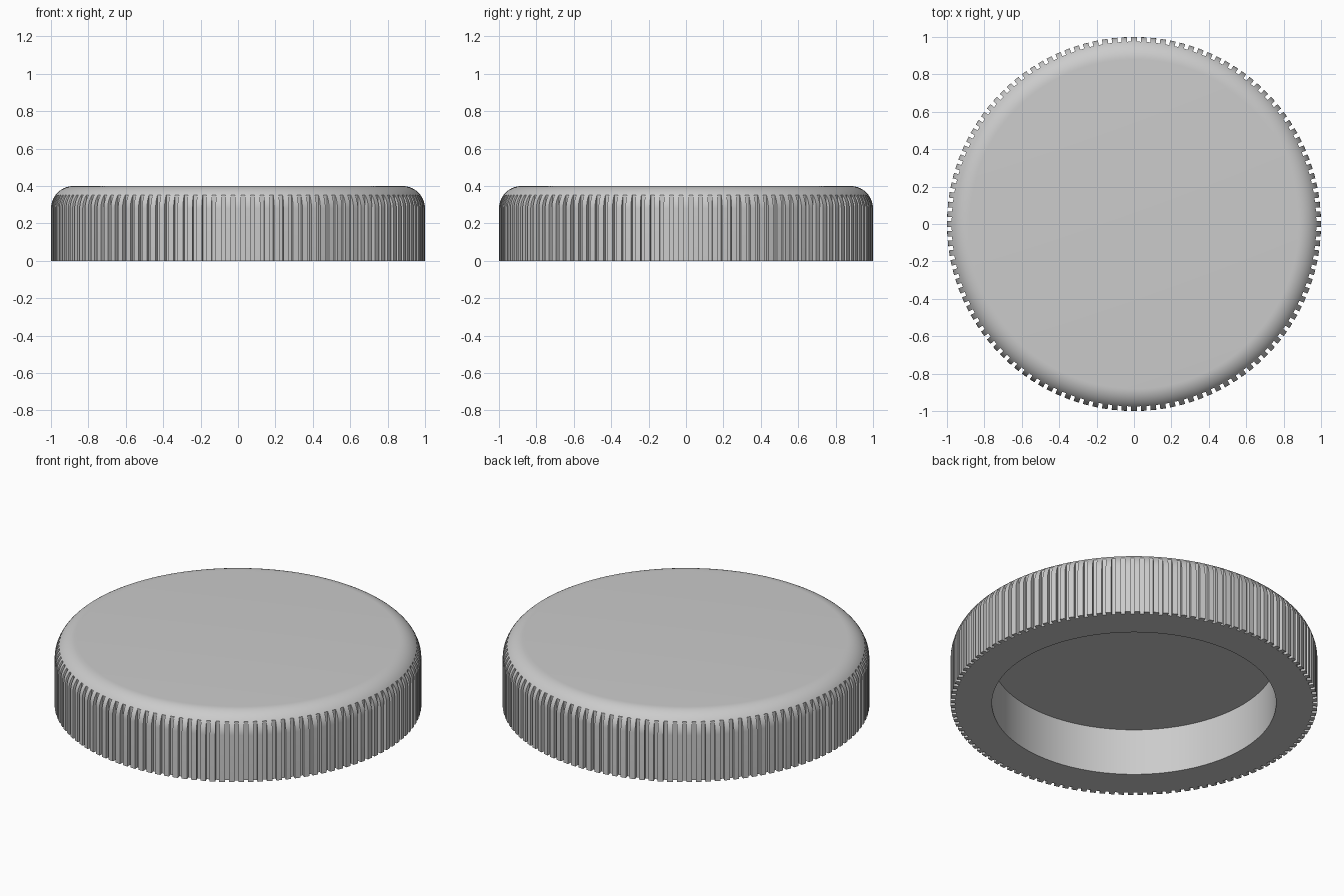
import bpy, bmesh
from math import sin, cos, pi, sqrt, asin

if "Cube" in bpy.data.objects:
    bpy.data.objects.remove(bpy.data.objects["Cube"])

TEETH = 120             # ribs around the grip
RIB = 0.58              # share of each pitch taken by the rib
R, RG, H = 1.0, 0.975, 0.4   # rib radius, groove radius, height
F = 0.12                # top edge fillet radius
RI, ZI = 0.775, 0.28    # inner recess radius and ceiling

def arc(t):
    return (R - F + F * cos(t), H - F + F * sin(t))

# fillet split where the groove floor breaks out through it
t_cut = asin(sqrt(F * F - (RG - R + F) ** 2) / F)
low = [(R, 0)] + [arc(t_cut * i / 6) for i in range(6)]
high = [arc(t_cut + (pi / 2 - t_cut) * i / 8) for i in range(9)]
inner = [(RG, 0), (RI, 0), (RI, ZI)]

bm = bmesh.new()

def column(a, pts):
    return [bm.verts.new((r * cos(a), r * sin(a), z)) for r, z in pts]

def strip(a, b):
    for i in range(len(a) - 1):
        bm.faces.new((a[i], b[i], b[i + 1], a[i + 1]))

# vertex columns on both sides of every rib
pitch = 2 * pi / TEETH
cols = []
for k in range(TEETH):
    for s in (-1, 1):
        a = k * pitch + s * RIB * pitch / 2
        cols.append((column(a, low), column(a, high), column(a, inner)))

# ribs, grooves, shoulder, underside and recess wall
n = len(cols)
for i in range(n):
    (la, ha, ia), (lb, hb, ib) = cols[i], cols[(i + 1) % n]
    strip(ha, hb)
    strip(ia, ib)
    if i % 2 == 0:
        strip([ia[0]] + la + [ha[0]], [ib[0]] + lb + [hb[0]])
    else:
        bm.faces.new((ia[0], ib[0], hb[0], ha[0]))
    bm.faces.new([ia[0]] + la + [ha[0]])

# flat top and recess ceiling
bm.faces.new([c[1][-1] for c in cols])
bm.faces.new([c[2][-1] for c in cols])
bmesh.ops.recalc_face_normals(bm, faces=bm.faces)

mesh = bpy.data.meshes.new("ribbed_cap")
bm.to_mesh(mesh)
bm.free()
cap = bpy.data.objects.new("ribbed_cap", mesh)
bpy.context.collection.objects.link(cap)
bpy.context.view_layer.objects.active = cap
cap.select_set(True)
bpy.ops.object.shade_smooth_by_angle(angle=pi / 6)
